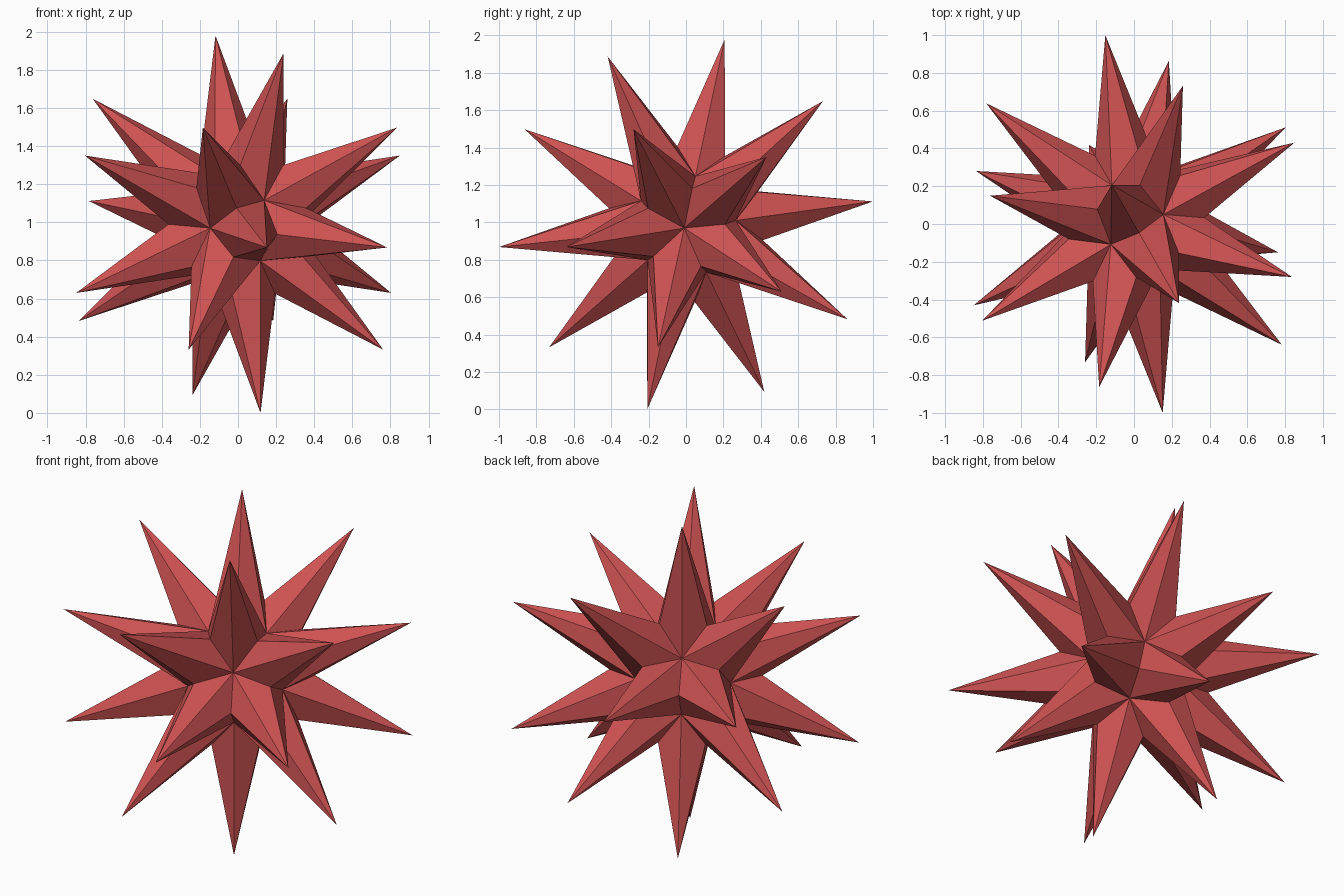
import bpy
import bmesh
from itertools import product, combinations
from math import radians, sqrt
from mathutils import Matrix, Vector

cube = bpy.data.objects.get("Cube")
if cube:
    bpy.data.objects.remove(cube, do_unlink=True)

PHI = (1 + sqrt(5)) / 2
TIP_RADIUS = 1.018
PIT_RADIUS = 0.304
VALLEY_RADIUS = 0.42


def signed_cycles(x, y, z):
    """Unit directions for all signs and cyclic orders of a triple."""
    found = []
    for signs in product((1, -1), repeat=3):
        for a, b, c in ((x, y, z), (z, x, y), (y, z, x)):
            v = Vector((a * signs[0], b * signs[1], c * signs[2])).normalized()
            if all((v - w).length > 0.01 for w in found):
                found.append(v)
    return found


# Twenty spike directions and twelve pit directions
tips = signed_cycles(1, 1, 1) + signed_cycles(0, 1 / PHI, PHI)
pits = signed_cycles(1, 0, PHI)

# Each neighbouring pair of pits shares a valley point and two spikes
bm = bmesh.new()
tip_verts = [bm.verts.new(t * TIP_RADIUS) for t in tips]
pit_verts = [bm.verts.new(p * PIT_RADIUS) for p in pits]
for i, j in combinations(range(len(pits)), 2):
    if pits[i].dot(pits[j]) < 0.4:
        continue
    middle = (pits[i] + pits[j]).normalized()
    valley = bm.verts.new(middle * VALLEY_RADIUS)
    for tip, direction in zip(tip_verts, tips):
        if min(direction.dot(pits[i]), direction.dot(pits[j])) > 0.7:
            for pit in (pit_verts[i], pit_verts[j]):
                bm.faces.new((tip, pit, valley))

# Face outward, tilt, and stand on the ground
bm.normal_update()
for face in bm.faces:
    if face.normal.dot(face.calc_center_median()) < 0:
        face.normal_flip()
turn = Matrix.Rotation(radians(29.7), 4, 'Z') @ Matrix.Rotation(radians(7.36), 4, 'X')
bm.transform(turn)
lowest = min(v.co.z for v in bm.verts)
bm.transform(Matrix.Translation((0, 0, -lowest)))

mesh = bpy.data.meshes.new("spiked_star")
bm.to_mesh(mesh)
bm.free()
star = bpy.data.objects.new("spiked_star", mesh)
bpy.context.collection.objects.link(star)

# Flat red finish
red = bpy.data.materials.new("soft_red")
red.use_nodes = True
colour = (0.62, 0.085, 0.085, 1)
red.diffuse_color = colour
red.node_tree.nodes["Principled BSDF"].inputs["Base Color"].default_value = colour
mesh.materials.append(red)
